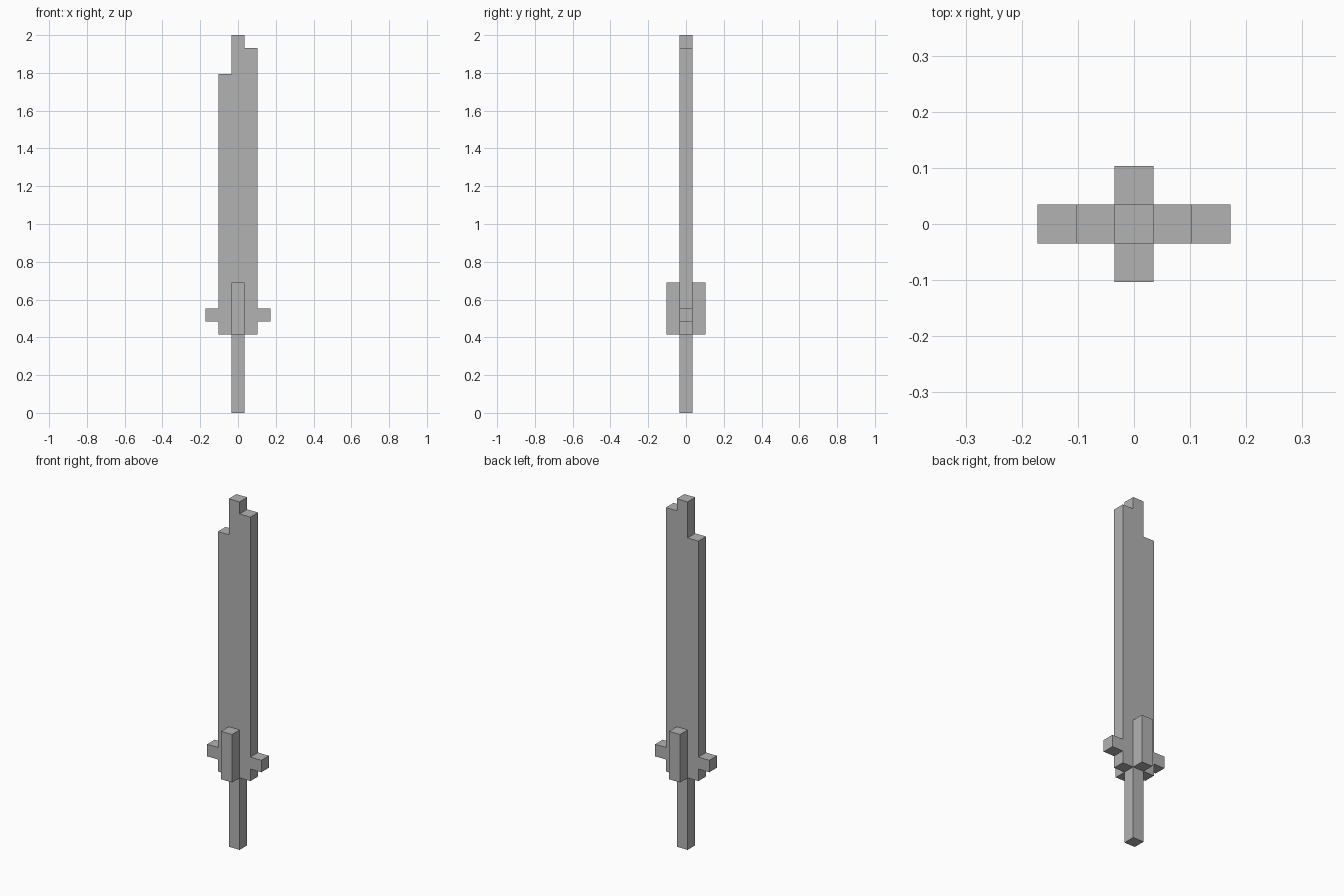
import bpy
import bmesh
from mathutils import Vector

cube = bpy.data.objects.get("Cube")
if cube:
    bpy.data.objects.remove(cube, do_unlink=True)

U = 2 / 29  # one block of the model's grid

grey = bpy.data.materials.new("plain grey")
grey.use_nodes = True
colour = (0.45, 0.45, 0.45, 1)
grey.diffuse_color = colour
grey.node_tree.nodes["Principled BSDF"].inputs["Base Color"].default_value = colour


def slab(name, outline, y_front=-0.5, y_back=0.5):
    """Extrude an x-z outline, in blocks, from y_front to y_back."""
    bm = bmesh.new()
    face = bm.faces.new([bm.verts.new(Vector((x, y_front, z)) * U) for x, z in outline])
    moved = bmesh.ops.extrude_face_region(bm, geom=[face])["geom"]
    verts = [v for v in moved if isinstance(v, bmesh.types.BMVert)]
    bmesh.ops.translate(bm, verts=verts, vec=(0, (y_back - y_front) * U, 0))
    bmesh.ops.recalc_face_normals(bm, faces=bm.faces)
    mesh = bpy.data.meshes.new(name)
    bm.to_mesh(mesh)
    bm.free()
    mesh.materials.append(grey)
    obj = bpy.data.objects.new(name, mesh)
    bpy.context.collection.objects.link(obj)
    return obj


def rect(x0, x1, z0, z1):
    return [(x0, z0), (x1, z0), (x1, z1), (x0, z1)]


# Blade with its stepped tip
slab("blade", [(-1.5, 6), (1.5, 6), (1.5, 28), (0.5, 28), (0.5, 29),
               (-0.5, 29), (-0.5, 26), (-1.5, 26)])

# Handle below the blade
slab("handle", rect(-0.5, 0.5, 0, 6))

# Guard tips to both sides
slab("left_guard", rect(1.5, 2.5, 7, 8))
slab("right_guard", rect(-2.5, -1.5, 7, 8))

# Upright ribs on the front and back of the guard
slab("front_rib", rect(-0.5, 0.5, 6, 10), -1.5, -0.5)
slab("back_rib", rect(-0.5, 0.5, 6, 10), 0.5, 1.5)
